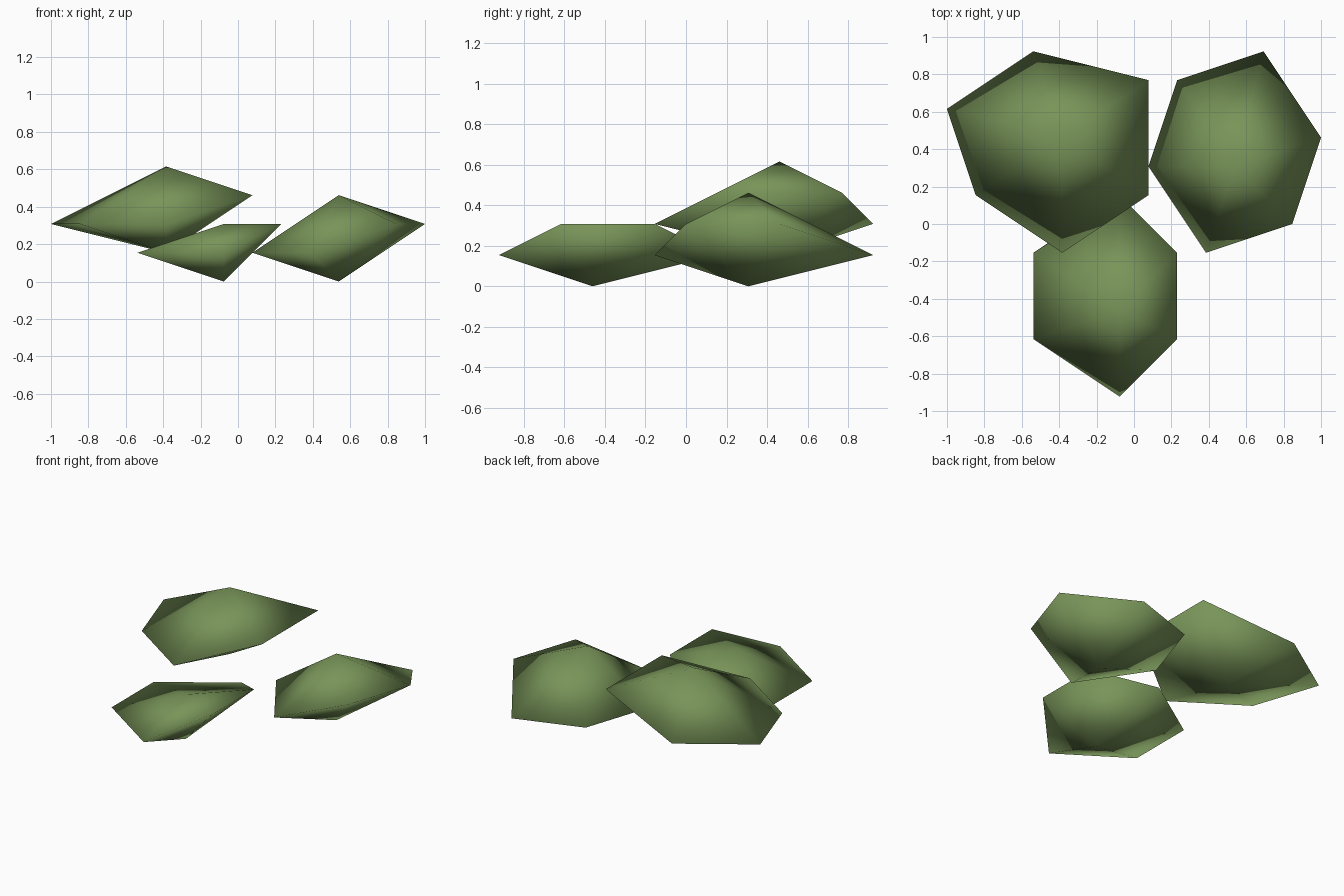
import bpy
import bmesh
from mathutils import Vector

UNIT = 2 / 13  # the clumps sit on a coarse grid of this spacing

default_cube = bpy.data.objects.get("Cube")
if default_cube:
    bpy.data.objects.remove(default_cube, do_unlink=True)


def make_material(name, colour):
    material = bpy.data.materials.new(name)
    material.use_nodes = True
    material.diffuse_color = colour
    material.node_tree.nodes["Principled BSDF"].inputs["Base Color"].default_value = colour
    return material


def leaf_clump(name, top, bottom, rim, material):
    """Six-sided double pyramid: a tilted rim joined to a top and a bottom point."""
    bm = bmesh.new()
    ring = [bm.verts.new(Vector(point) * UNIT) for point in rim]
    for tip in (top, bottom):
        apex = bm.verts.new(Vector(tip) * UNIT)
        for i, vert in enumerate(ring):
            bm.faces.new((vert, ring[(i + 1) % len(ring)], apex))
    bmesh.ops.recalc_face_normals(bm, faces=bm.faces)
    for face in bm.faces:
        face.smooth = True
    mesh = bpy.data.meshes.new(name)
    bm.to_mesh(mesh)
    bm.free()
    mesh.materials.append(material)
    clump = bpy.data.objects.new(name, mesh)
    bpy.context.collection.objects.link(clump)
    return clump


leaf_green = make_material("leaf green", (0.19, 0.30, 0.10, 1))

# High clump at the back, raised on its inner side
leaf_clump("back_right_leaf_clump", (-2.5, 3, 4), (-2.5, 3, 1),
           [(.5, 5, 3), (.5, 1, 3), (-2.5, -1, 2),
            (-5.5, 1, 2), (-6.5, 4, 2), (-3.5, 6, 2)], leaf_green)

# Clump on the +x side, raised on its outer side
leaf_clump("back_left_leaf_clump", (3.5, 2, 3), (3.5, 2, 0),
           [(4.5, 6, 1), (6.5, 3, 2), (5.5, 0, 2),
            (2.5, -1, 1), (.5, 2, 1), (1.5, 5, 1)], leaf_green)

# Low flat-topped clump at the front
leaf_clump("front_leaf_clump", (-.5, -3, 2), (-.5, -3, 0),
           [(-.5, -6, 1), (1.5, -4, 2), (1.5, -1, 2),
            (-.5, 1, 1), (-3.5, -1, 1), (-3.5, -4, 1)], leaf_green)
